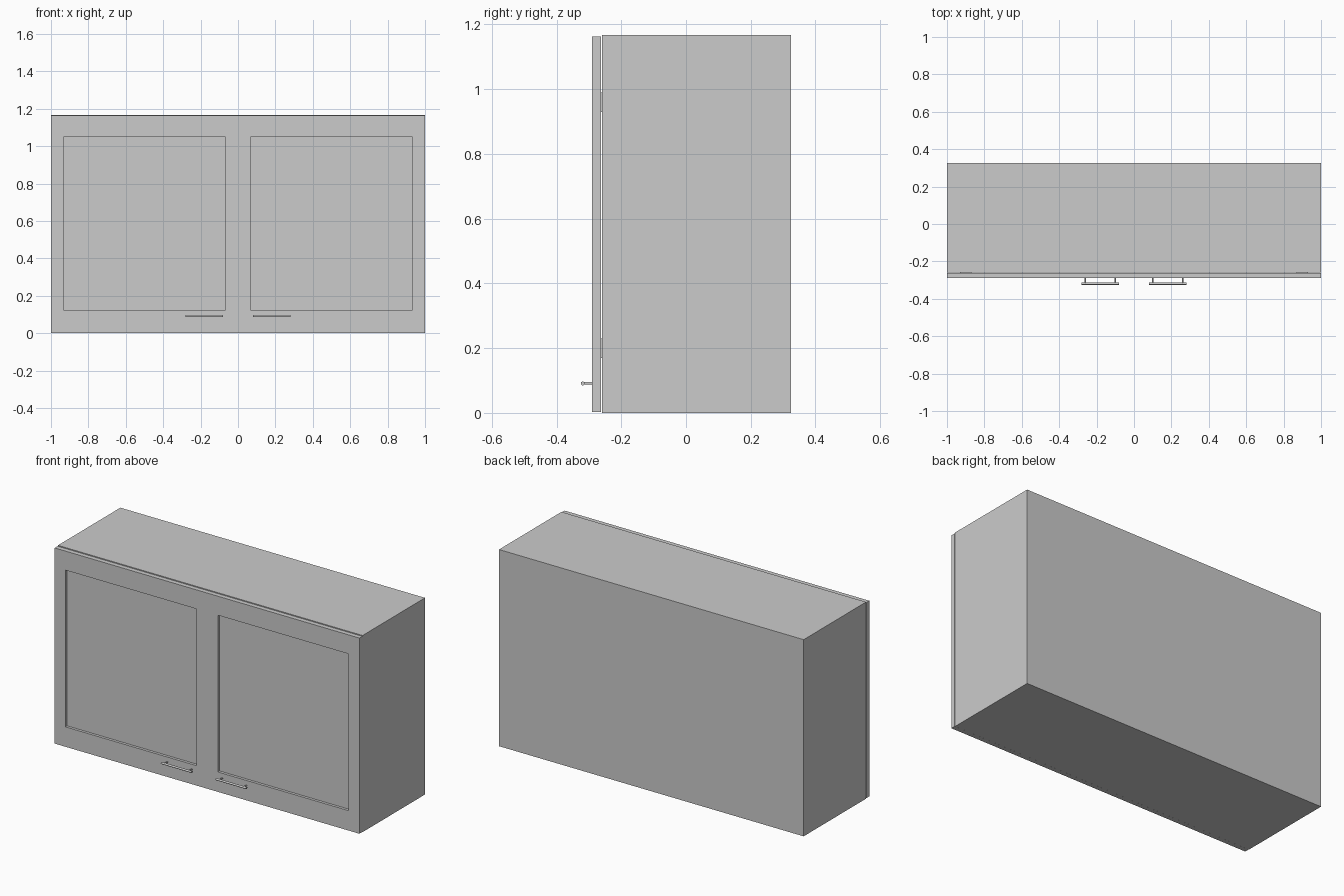
import bpy, bmesh
from math import pi
from mathutils import Matrix, Vector

if "Cube" in bpy.data.objects:
    bpy.data.objects.remove(bpy.data.objects["Cube"])


def new_object(name, bm):
    bmesh.ops.recalc_face_normals(bm, faces=bm.faces[:])
    mesh = bpy.data.meshes.new(name)
    bm.to_mesh(mesh)
    bm.free()
    obj = bpy.data.objects.new(name, mesh)
    bpy.context.collection.objects.link(obj)
    return obj


def add_box(bm, x0, x1, y0, y1, z0, z1):
    centre = Vector((x0 + x1, y0 + y1, z0 + z1)) / 2
    m = Matrix.Translation(centre) @ Matrix.Diagonal((x1 - x0, y1 - y0, z1 - z0, 1))
    bmesh.ops.create_cube(bm, size=1, matrix=m)


def add_rod(bm, centre, radius, length, axis):
    rot = Matrix.Rotation(pi / 2, 4, 'Y' if axis == 'X' else 'X')
    bmesh.ops.create_cone(bm, cap_ends=True, segments=16, radius1=radius, radius2=radius,
                          depth=length, matrix=Matrix.Translation(centre) @ rot)


# Cabinet body
bm = bmesh.new()
add_box(bm, -1, 1, -0.26, 0.325, 0, 1.167)
new_object("cabinet_body", bm)

for side, s in (("left", -1), ("right", 1)):
    # Door slab with a recessed centre panel in the front face
    bm = bmesh.new()
    add_box(bm, min(0, s), max(0, s), -0.29, -0.263, 0.002, 1.163)
    front = min(bm.faces, key=lambda f: f.calc_center_median().y)
    bmesh.ops.inset_individual(bm, faces=[front], thickness=0.1)
    for v in front.verts:
        v.co.z = 0.12 if v.co.z < 0.5 else 1.05
    panel = bmesh.ops.extrude_discrete_faces(bm, faces=[front])["faces"][0]
    bmesh.ops.translate(bm, verts=panel.verts[:], vec=(0, 0.016, 0))
    new_object(side + "_door", bm)

    # Hinge spacers closing the narrow gap behind the door
    bm = bmesh.new()
    for z in (0.2, 0.96):
        add_box(bm, s * 0.9 - 0.03, s * 0.9 + 0.03, -0.264, -0.259, z - 0.03, z + 0.03)
    new_object(side + "_hinges", bm)

    # Bar handle on two posts
    bm = bmesh.new()
    add_rod(bm, (s * 0.18, -0.319, 0.091), 0.006, 0.2, 'X')
    for x in (0.1, 0.26):
        add_rod(bm, (s * x, -0.303, 0.091), 0.004, 0.032, 'Y')
    handle = new_object(side + "_handle", bm)
    bpy.ops.object.select_all(action='DESELECT')
    handle.select_set(True)
    bpy.context.view_layer.objects.active = handle
    bpy.ops.object.shade_smooth_by_angle()
